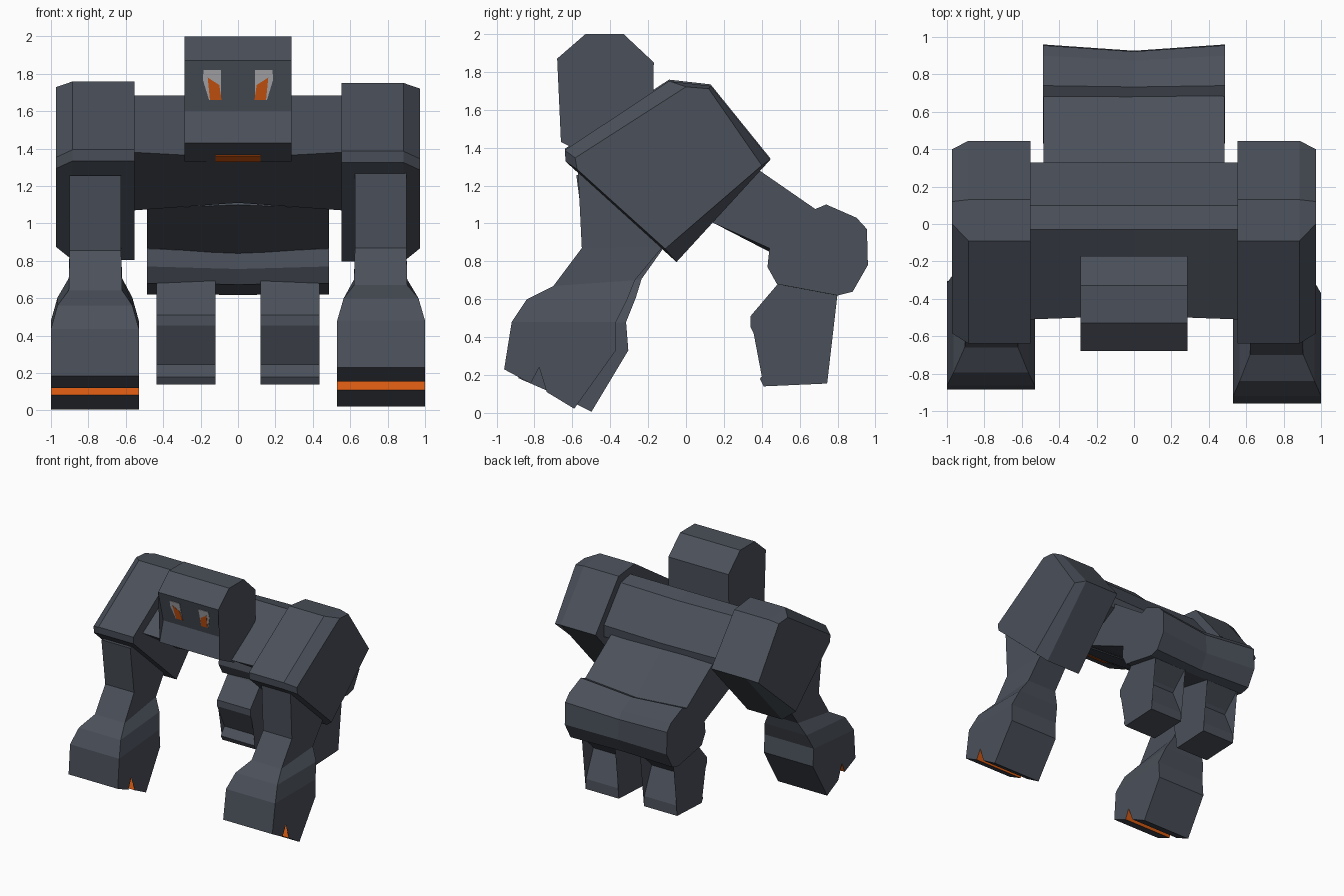
import bpy, bmesh, math
from mathutils import Vector


def material(name, rgb):
    m = bpy.data.materials.new(name)
    m.diffuse_color = (*rgb, 1)
    return m


STONE = material("slate grey", (0.070, 0.081, 0.103))
ORANGE = material("glow orange", (0.66, 0.10, 0.006))
PALE = material("pale grey", (0.45, 0.45, 0.47))


def loft(name, rings, mats=(STONE,), accent=()):
    """Skin closed rings of points; side faces listed in accent take material 1."""
    bm = bmesh.new()
    vs = [[bm.verts.new(p) for p in r] for r in rings]
    n = len(rings[0])
    for a, b in zip(vs, vs[1:]):
        for j in range(n):
            k = (j + 1) % n
            f = bm.faces.new((a[j], a[k], b[k], b[j]))
            f.material_index = 1 if j in accent else 0
    bm.faces.new(vs[0])
    bm.faces.new(vs[-1])
    bmesh.ops.triangulate(bm, faces=[f for f in bm.faces if len(f.verts) > 4])
    bmesh.ops.recalc_face_normals(bm, faces=bm.faces)
    me = bpy.data.meshes.new(name)
    bm.to_mesh(me)
    bm.free()
    for m in mats:
        me.materials.append(m)
    ob = bpy.data.objects.new(name, me)
    bpy.context.collection.objects.link(ob)
    return ob


def section(x, profile):
    return [(x, y, z) for y, z in profile]


def vee(name, half, side, middle):
    """Prism across the body whose centre section differs from its ends."""
    loft(name, [section(-half, side), section(0, middle), section(half, side)])


# Torso
vee("chest", 0.555,
    [(-0.51, 1.38), (-0.03, 1.685), (0.10, 1.66), (0.33, 1.38), (0.33, 1.28), (-0.04, 1.07)],
    [(-0.49, 1.35), (-0.03, 1.685), (0.10, 1.65), (0.33, 1.37), (0.31, 1.28), (-0.05, 1.11)])
vee("waist", 0.485,
    [(0.20, 1.40), (0.38, 1.285), (0.72, 1.05), (0.46, 0.86), (0.15, 1.0), (-0.02, 1.08)],
    [(0.20, 1.39), (0.38, 1.275), (0.69, 1.03), (0.46, 0.84), (0.15, 1.0), (-0.02, 1.10)])
hip = [(0.68, 1.075), (0.74, 1.10), (0.90, 1.03), (0.955, 0.97), (0.96, 0.78),
       (0.88, 0.64), (0.80, 0.62), (0.48, 0.68), (0.43, 0.77), (0.44, 0.865)]
vee("pelvis", 0.487, hip,
    [(0.68 + (y - 0.68) * 0.88, 0.85 + (z - 0.85) * 0.92 - 0.02) for y, z in hip])

# Head with brow, sunken cheeks and sloping jaw
head = [(-0.53, 2.0), (-0.33, 2.0), (-0.17, 1.85), (-0.175, 1.55), (-0.28, 1.42),
        (-0.46, 1.33), (-0.66, 1.43), (-0.61, 1.60), (-0.68, 1.87)]
loft("head", [section(-0.287, head), section(0.287, head)])


def eye_plate(name, shape, s, lift, mat):
    def ring(off):
        return [(s * x, -0.68 + (1.87 - z) * 0.26 - off, z) for x, z in shape]
    loft(name, [ring(-0.002), ring(lift)], (mat,))


for s in (1, -1):
    eye_plate("eye_frame", [(0.09, 1.82), (0.185, 1.82), (0.187, 1.765),
                            (0.155, 1.66), (0.09, 1.66)], s, 0.004, PALE)
    eye_plate("eye", [(0.10, 1.74), (0.162, 1.78), (0.15, 1.66), (0.088, 1.66)],
              s, 0.007, ORANGE)

# Mouth plate under the jaw
mouth = [(-0.53, 1.361), (-0.465, 1.3285), (-0.465, 1.336), (-0.53, 1.369)]
loft("mouth", [section(-0.12, mouth), section(0.12, mouth)], (ORANGE,))

# Shoulder blocks, chamfered on the outside
inner = [(-0.64, 1.39), (-0.09, 1.755), (0.13, 1.73), (0.445, 1.34), (-0.05, 0.80), (-0.635, 1.33)]
outer = [(-0.585, 1.35), (0.0, 1.725), (0.12, 1.715), (0.40, 1.31), (-0.11, 0.87), (-0.575, 1.29)]
# Forearm rings: front (y, z), rear (y, z), inner x, outer x
arm = [((-0.57, 1.275), (-0.10, 1.20), 0.625, 0.90),
       ((-0.55, 0.87), (-0.12, 0.88), 0.625, 0.90),
       ((-0.70, 0.67), (-0.27, 0.70), 0.62, 0.905),
       ((-0.84, 0.60), (-0.31, 0.60), 0.565, 0.965),
       ((-0.92, 0.48), (-0.37, 0.48), 0.53, 1.0)]
# Fist profile with a glowing slot in the base
fist = [(-0.92, 0.48), (-0.96, 0.23), (-0.82, 0.155), (-0.775, 0.24), (-0.69, 0.20),
        (-0.735, 0.11), (-0.59, 0.022), (-0.37, 0.33), (-0.37, 0.48)]
# Leg profile
leg = [(0.50, 0.72), (0.48, 0.675), (0.34, 0.51), (0.34, 0.455), (0.44, 0.245), (0.39, 0.18),
       (0.41, 0.14), (0.745, 0.155), (0.74, 0.24), (0.64, 0.47), (0.66, 0.495), (0.80, 0.63),
       (0.80, 0.72)]

for s, side in ((1, "right"), (-1, "left")):
    swing = 0.0 if s > 0 else 0.08  # left arm hangs further back

    def pose(x, y, z):
        dy, dz = y + 0.34, z - 1.15
        c, n = math.cos(swing), math.sin(swing)
        return (s * x, -0.34 + dy * c - dz * n, 1.15 + dy * n + dz * c)

    up = 0.0 if s > 0 else 0.008
    loft(side + "_shoulder", [[(s * x, y, z - 0.004 + up) for y, z in prof] for x, prof in
                              ((0.553, inner), (0.885, inner), (0.972, outer))])
    loft(side + "_forearm", [[pose(a, *f), pose(b, *f), pose(b, *r), pose(a, *r)]
                             for f, r, a, b in arm])
    loft(side + "_fist", [[pose(x, y, z) for y, z in fist] for x in (0.53, 1.0)],
         (STONE, ORANGE), (2, 3, 4))
    loft(side + "_leg", [section(s * x, leg) for x in (0.12, 0.437)])
